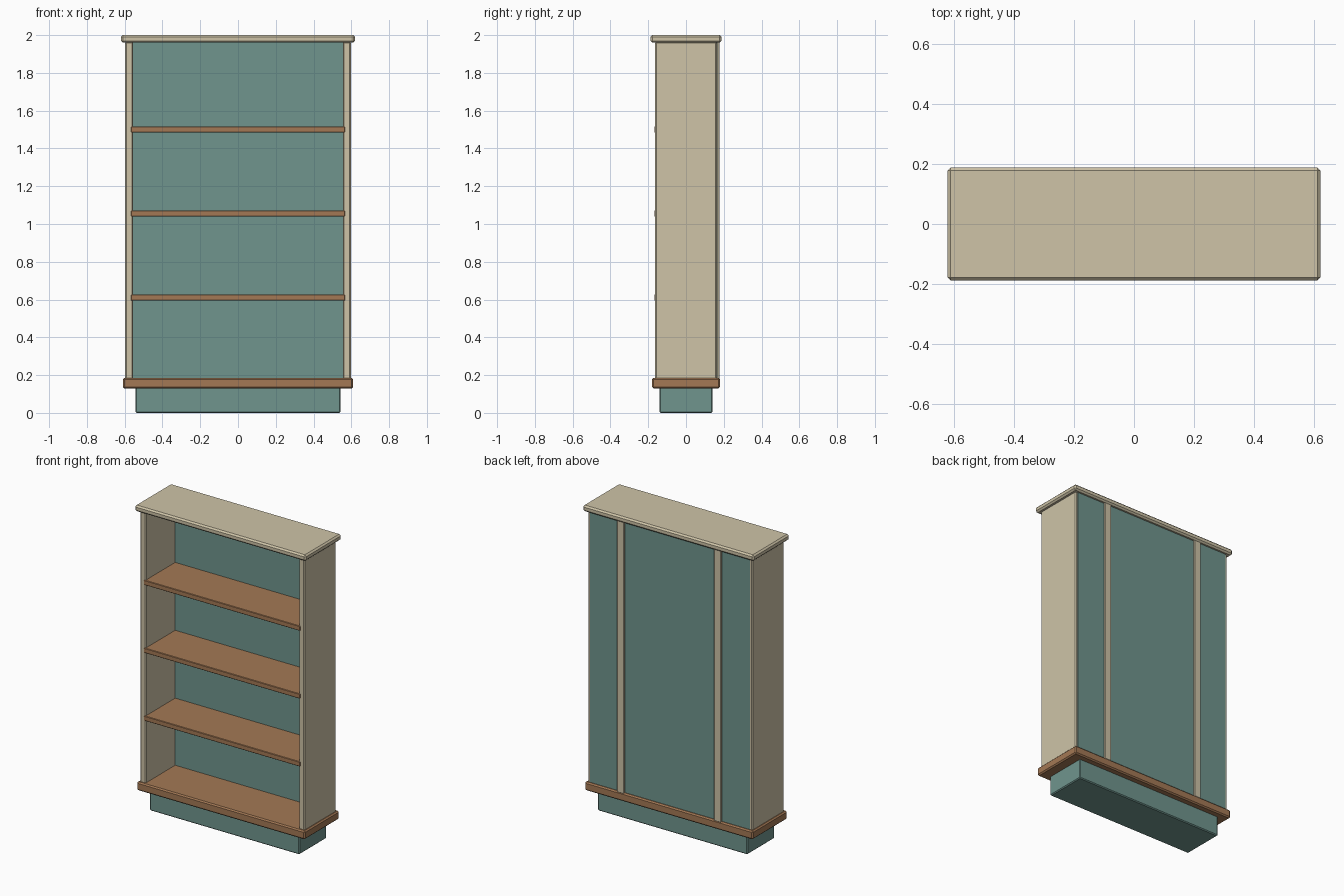
import bpy

if "Cube" in bpy.data.objects:
    bpy.data.objects.remove(bpy.data.objects["Cube"])


def material(name, rgb):
    m = bpy.data.materials.new(name)
    m.diffuse_color = (*rgb, 1)
    m.use_nodes = True
    m.node_tree.nodes["Principled BSDF"].inputs["Base Color"].default_value = m.diffuse_color
    return m


cream = material("cream_paint", (0.62, 0.55, 0.39))
wood = material("brown_wood", (0.37, 0.19, 0.09))
green = material("green_paint", (0.16, 0.30, 0.27))


def box(name, x, y, z, mat, bevel=0.0):
    """Box from (min, max) pairs with an optional flat chamfer."""
    center = [(a + b) / 2 for a, b in (x, y, z)]
    bpy.ops.mesh.primitive_cube_add(size=1, location=center)
    ob = bpy.context.object
    ob.name = name
    ob.scale = [b - a for a, b in (x, y, z)]
    bpy.ops.object.transform_apply(location=False, rotation=False, scale=True)
    ob.data.materials.append(mat)
    if bevel:
        mod = ob.modifiers.new("chamfer", "BEVEL")
        mod.width = bevel
        mod.segments = 1
    return ob


# Recessed plinth, base board and top board
box("plinth", (-0.543, 0.543), (-0.14, 0.14), (0, 0.135), green, 0.006)
box("base_board", (-0.61, 0.61), (-0.18, 0.18), (0.13, 0.186), wood, 0.008)
box("top_board", (-0.62, 0.62), (-0.188, 0.188), (1.96, 2.0), cream, 0.01)

# Side panels and the battens on the back
for side, s in (("left", -1), ("right", 1)):
    box(side + "_side", sorted((s * 0.555, s * 0.597)), (-0.163, 0.163),
        (0.18, 1.965), cream, 0.006)
    box(side + "_back_batten", sorted((s * 0.327, s * 0.377)), (0.16, 0.178),
        (0.18, 1.965), cream, 0.003)

# Back panel
box("back_panel", (-0.58, 0.58), (0.142, 0.167), (0.18, 1.965), green)

# Shelves let into the sides
for i, z in enumerate((0.61, 1.055, 1.5)):
    box(f"shelf_{i + 1}", (-0.566, 0.566), (-0.168, 0.15),
        (z - 0.016, z + 0.016), wood, 0.003)
